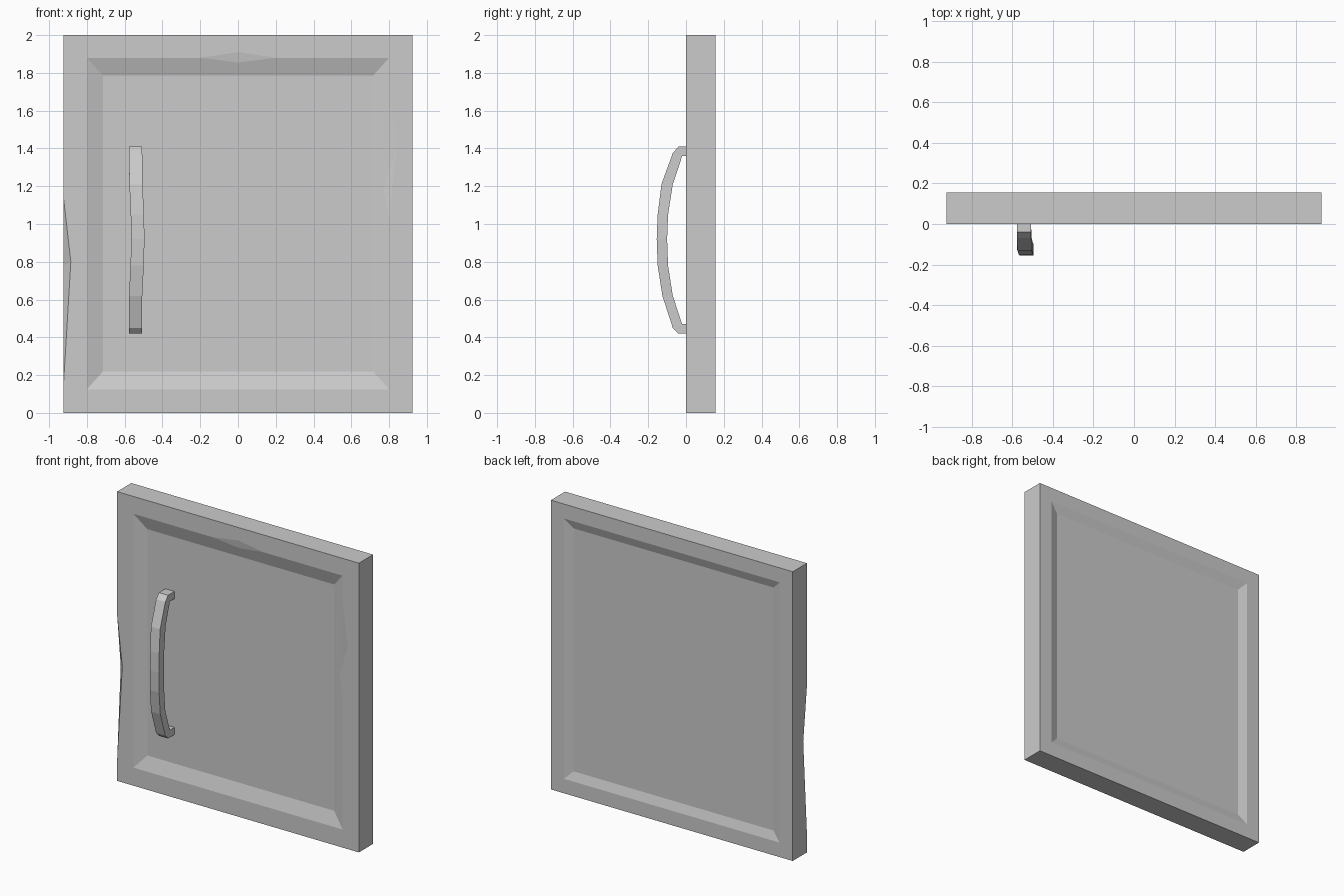
import bpy, bmesh

cube = bpy.data.objects.get("Cube")
if cube:
    bpy.data.objects.remove(cube)

grey = bpy.data.materials.new("plain_grey")
grey.use_nodes = True
grey.diffuse_color = (0.6, 0.6, 0.6, 1)
grey.node_tree.nodes["Principled BSDF"].inputs["Base Color"].default_value = (0.6, 0.6, 0.6, 1)


def make_object(name, bm):
    bmesh.ops.remove_doubles(bm, verts=bm.verts[:], dist=0.0005)
    bmesh.ops.recalc_face_normals(bm, faces=bm.faces[:])
    mesh = bpy.data.meshes.new(name)
    bm.to_mesh(mesh)
    bm.free()
    mesh.materials.append(grey)
    ob = bpy.data.objects.new(name, mesh)
    bpy.context.collection.objects.link(ob)
    return ob


def add_face(bm, points):
    return bm.faces.new([bm.verts.new(p) for p in points])


def rect(half, low, high, y):
    """Corners: bottom left, bottom right, top right, top left."""
    return [(-half, y, low), (half, y, low), (half, y, high), (-half, y, high)]


# Door panel: rings running from the front face to the back face
W, T, H = 0.925, 0.155, 2.0
front = rect(W, 0, H, 0)
rim = rect(0.80, 0.125, 1.88, 0)
floor = rect(0.715, 0.22, 1.785, 0.03)
back = rect(W, 0, H, T)
back_rim = rect(0.825, 0.10, 1.90, T)
back_floor = rect(0.765, 0.16, 1.84, T - 0.02)

# Chips on the top and right recess edges, and a notch in the left-hand edge
top_a, top_out, top_b, top_in = (0.2, 0, 1.88), (0, 0, 1.91), (-0.2, 0, 1.88), (0, 0.008, 1.855)
side_a, side_out, side_b, side_in = (0.8, 0, 1.03), (0.84, 0, 1.4), (0.8, 0, 1.73), (0.77, 0.0106, 1.18)
notch_a, notch_tip, notch_b, notch_in = (-W, 0, 1.15), (-0.885, 0, 0.8), (-W, 0, 0.13), (-W, 0.04, 0.78)

# Extra points along each side, in order bottom, right, top, left
rim_outer = [[], [side_a, side_out, side_b], [top_a, top_out, top_b], []]
rim_inner = [[], [side_a, side_in, side_b], [top_a, top_in, top_b], []]
edge_front = [[], [], [], [notch_a, notch_tip, notch_b]]
edge_side = [[], [], [], [notch_a, notch_in, notch_b]]

bm = bmesh.new()
for i in range(4):
    j = (i + 1) % 4
    add_face(bm, [front[i], *edge_front[i], front[j], rim[j], *rim_outer[i][::-1], rim[i]])
    add_face(bm, [rim[i], *rim_inner[i], rim[j], floor[j], floor[i]])
    add_face(bm, [front[i], *edge_side[i], front[j], back[j], back[i]])
    add_face(bm, [back[i], back[j], back_rim[j], back_rim[i]])
    add_face(bm, [back_rim[i], back_rim[j], back_floor[j], back_floor[i]])
add_face(bm, floor)
add_face(bm, back_floor)
for a, out, b, inner in ((top_a, top_out, top_b, top_in),
                         (side_a, side_out, side_b, side_in),
                         (notch_a, notch_tip, notch_b, notch_in)):
    add_face(bm, [a, out, inner])
    add_face(bm, [out, b, inner])
make_object("door_panel", bm)

# Handle: bowed bar as stations of (outer y, outer z, inner y, inner z, sideways bend)
stations = [
    (0.04, 1.41, 0.04, 1.36, 0), (-0.04, 1.41, -0.02, 1.36, 0),
    (-0.07, 1.375, -0.022, 1.355, 0), (-0.13, 1.21, -0.07, 1.21, 0.002),
    (-0.15, 1.05, -0.095, 1.05, 0.009), (-0.155, 0.92, -0.10, 0.92, 0.012),
    (-0.15, 0.78, -0.095, 0.78, 0.008), (-0.125, 0.62, -0.07, 0.62, 0),
    (-0.07, 0.45, -0.022, 0.475, 0), (-0.04, 0.42, -0.02, 0.47, 0),
    (0.04, 0.42, 0.04, 0.47, 0),
]
bm = bmesh.new()
loops = []
for oy, oz, iy, iz, bend in stations:
    left, right = -0.577 + bend, -0.507 + bend
    loops.append([(left, oy, oz), (right, oy, oz), (right, iy, iz), (left, iy, iz)])
for a, b in zip(loops, loops[1:]):
    for i in range(4):
        j = (i + 1) % 4
        add_face(bm, [a[i], a[j], b[j], b[i]])
add_face(bm, loops[0])
add_face(bm, loops[-1])
make_object("door_handle", bm)
